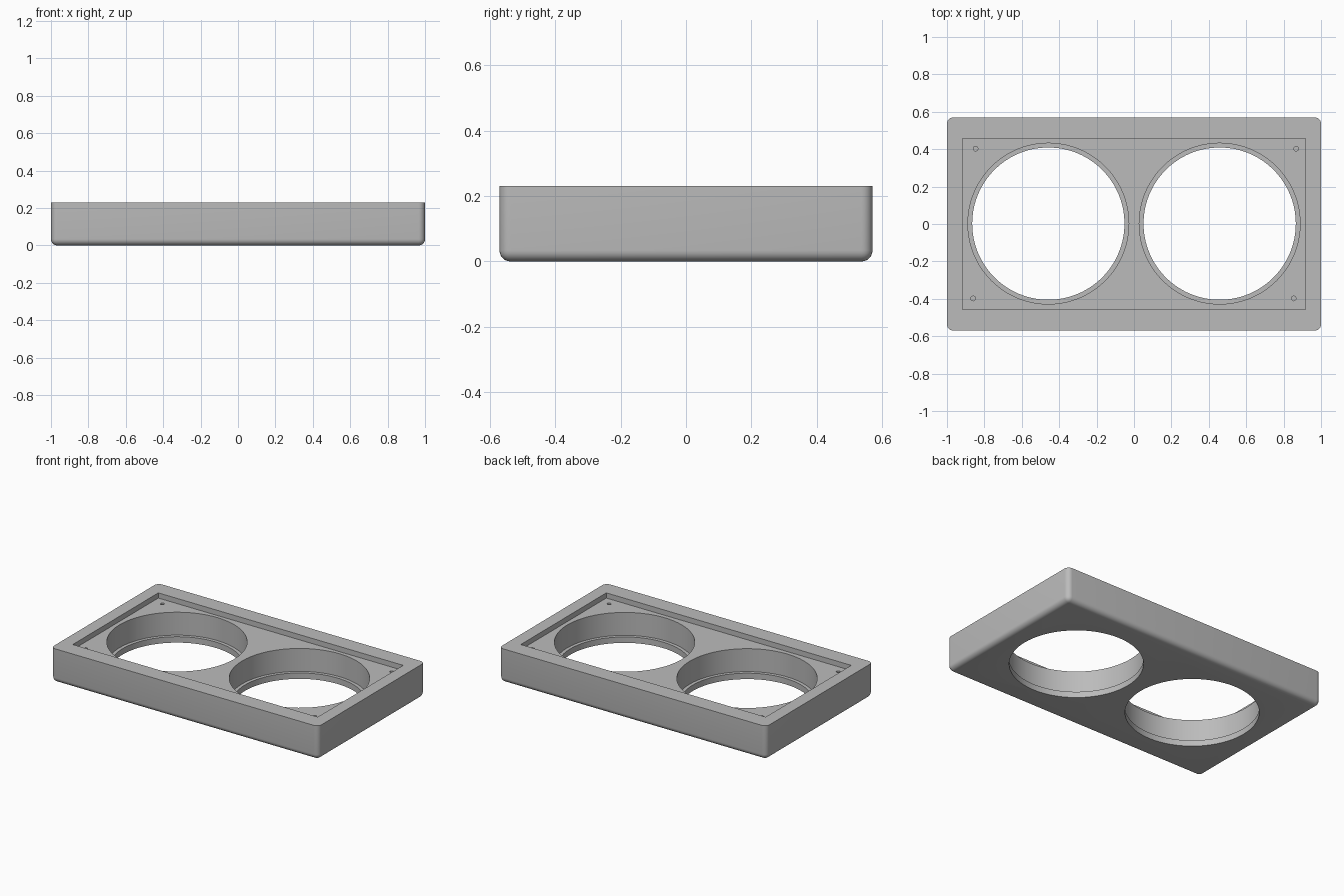
import bpy, bmesh, math
from mathutils import Matrix

if "Cube" in bpy.data.objects:
    bpy.data.objects.remove(bpy.data.objects["Cube"])

HX, HY, H = 1.0, 0.57, 0.23      # half sizes and height of the tray
FLOOR = 0.195                    # recess floor
LEDGE = 0.04                     # top of the lip inside the round openings

grey = bpy.data.materials.new("grey plastic")
grey.diffuse_color = (0.5, 0.5, 0.5, 1)
grey.use_nodes = True
grey.node_tree.nodes["Principled BSDF"].inputs["Base Color"].default_value = grey.diffuse_color


def make(name, bm):
    mesh = bpy.data.meshes.new(name)
    bm.to_mesh(mesh)
    bm.free()
    mesh.materials.append(grey)
    obj = bpy.data.objects.new(name, mesh)
    bpy.context.collection.objects.link(obj)
    return obj


def box(hx, hy, z0, z1):
    bm = bmesh.new()
    bmesh.ops.create_cube(bm, size=1, matrix=Matrix.Translation((0, 0, (z0 + z1) / 2))
                          @ Matrix.Diagonal((2 * hx, 2 * hy, z1 - z0, 1)))
    return bm


def cylinder(x, y, r, z0, z1, sides):
    bm = bmesh.new()
    bmesh.ops.create_cone(bm, cap_ends=True, segments=sides, radius1=r, radius2=r,
                          depth=z1 - z0, matrix=Matrix.Translation((x, y, (z0 + z1) / 2)))
    return bm


# Tray body: rounded upright corners and bottom edge, sharp top rim
bm = box(HX, HY, 0, H)
edges = [e for e in bm.edges if min(v.co.z for v in e.verts) < 0.01]
bmesh.ops.bevel(bm, geom=edges, offset=0.034, segments=6, profile=0.5, affect='EDGES')
tray = make("tray", bm)

# Cutters: shallow recess, two stepped round openings, four blind screw holes
cutters = [make("recess_cutter", box(0.916, 0.457, FLOOR, H + 0.1))]
for x in (-0.458, 0.458):
    cutters.append(make("opening_cutter", cylinder(x, 0.002, 0.43, LEDGE, H + 0.05, 128)))
    cutters.append(make("lip_cutter", cylinder(x, 0.002, 0.407, -0.1, H + 0.07, 128)))
for x, y in ((-0.847, 0.403), (0.867, 0.403), (-0.86, -0.398), (0.854, -0.398)):
    cutters.append(make("screw_hole_cutter", cylinder(x, y, 0.0125, 0.1, H + 0.03, 24)))

for c in cutters:
    c.hide_render = True
    mod = tray.modifiers.new("cut", 'BOOLEAN')
    mod.operation = 'DIFFERENCE'
    mod.solver = 'EXACT'
    mod.object = c

# Bake the cuts, then drop the cutters
graph = bpy.context.evaluated_depsgraph_get()
baked = bpy.data.meshes.new_from_object(tray.evaluated_get(graph))
tray.modifiers.clear()
tray.data = baked
for c in cutters:
    bpy.data.objects.remove(c)

# Smooth round walls, crisp edges
bpy.context.view_layer.objects.active = tray
tray.select_set(True)
bpy.ops.object.shade_smooth_by_angle(angle=math.radians(30))
